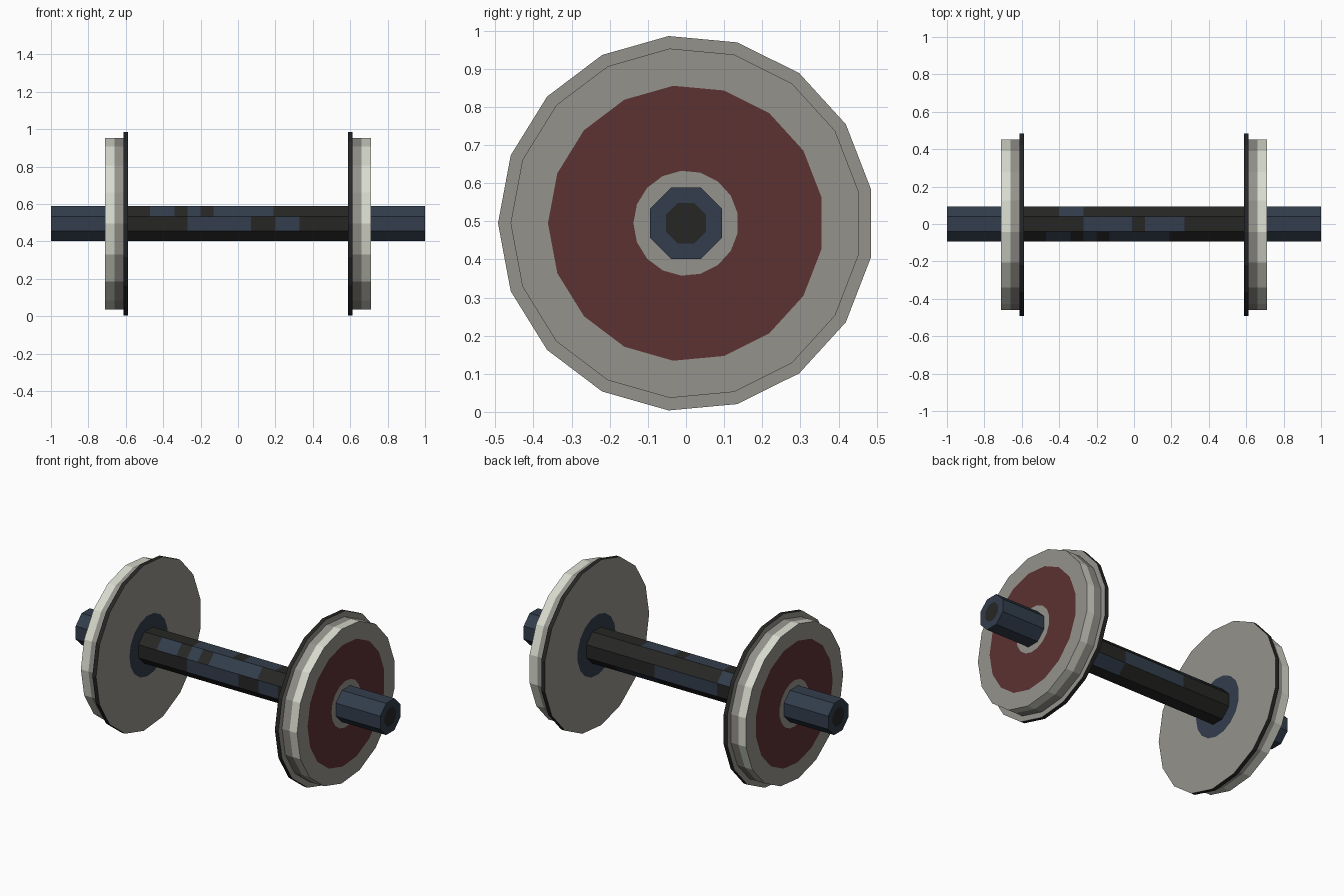
import bpy, bmesh, math

if "Cube" in bpy.data.objects:
    bpy.data.objects.remove(bpy.data.objects["Cube"])


def material(name, rgb):
    """Flat colour given as sRGB 0-255, stored linear."""
    m = bpy.data.materials.new(name)
    lin = [((c / 255 + 0.055) / 1.055) ** 2.4 for c in rgb]
    m.diffuse_color = (*lin, 1)
    m.use_nodes = True
    m.node_tree.nodes["Principled BSDF"].inputs["Base Color"].default_value = m.diffuse_color
    return m


GREY, PALE, RED, BLUE, BLACK = range(5)
MATS = [
    material("steel grey", (148, 146, 140)),
    material("polished pale steel", (216, 219, 206)),
    material("dark red paint", (92, 50, 50)),
    material("dark blue paint", (50, 61, 76)),
    material("grimy black", (38, 38, 37)),
]
CZ = 0.495  # height of the axle centre


def lathe(name, profile, sides, start, closed, mat_rule):
    """Spin (x, radius) points about the x axis; mat_rule(segment, side, x) picks a colour."""
    bm = bmesh.new()
    rings = []
    for x, r in profile:
        rings.append([bm.verts.new((x,
                                    r * math.cos(start + 2 * math.pi * k / sides),
                                    CZ + r * math.sin(start + 2 * math.pi * k / sides)))
                      for k in range(sides)])
    n = len(rings)
    for i in range(n if closed else n - 1):
        a, b = rings[i], rings[(i + 1) % n]
        xm = (profile[i][0] + profile[(i + 1) % n][0]) / 2
        for k in range(sides):
            j = (k + 1) % sides
            f = bm.faces.new((a[k], a[j], b[j], b[k]))
            f.material_index = mat_rule(i, k, xm)
    if not closed:
        for ring in (rings[0], rings[-1]):
            bm.faces.new(ring).material_index = BLACK
    bmesh.ops.recalc_face_normals(bm, faces=bm.faces)
    me = bpy.data.meshes.new(name)
    bm.to_mesh(me)
    bm.free()
    for m in MATS:
        me.materials.append(m)
    ob = bpy.data.objects.new(name, me)
    bpy.context.collection.objects.link(ob)
    return ob


# Wheels: 17-sided, flange on the inside, red painted ring outside
wheel = [  # x, radius, colour of the band that starts here
    (0.587, 0.05, BLUE), (0.587, 0.18, GREY), (0.587, 0.493, BLACK),
    (0.611, 0.493, GREY), (0.611, 0.46, GREY), (0.66, 0.46, PALE),
    (0.71, 0.46, GREY), (0.71, 0.362, RED), (0.71, 0.138, GREY),
    (0.71, 0.05, BLACK),
]
for side, label in ((-1, "left"), (1, "right")):
    lathe(label + "_wheel", [(side * x, r) for x, r, _ in wheel], 17, math.pi,
          True, lambda i, k, x: wheel[i][2])

# Axle: octagonal, blue outside the wheels, blackened between with blue patches
patches = {  # facet: blue stretches along x
    0: [(-0.40, -0.27)],                                  # upper back
    1: [(-0.27, -0.01), (0.06, 0.27)],                    # top
    2: [(-0.47, -0.34), (-0.27, -0.20), (-0.13, 0.19)],   # upper front
    3: [(-0.27, 0.07), (0.20, 0.33)],                     # front
    6: [(0.14, 0.40)],                                    # lower back
    7: [(-0.27, 0.14)],                                   # back
}
stations = sorted({x for p in patches.values() for s in p for x in s} | {-1, -0.65, 0.65, 1})
R = 0.094 / math.cos(math.pi / 8)
axle = [(-1, 0.057)] + [(x, R) for x in stations] + [(1, 0.057)]


def axle_colour(i, k, x):
    if abs(x) > 0.65 or any(a < x < b for a, b in patches.get(k, [])):
        return BLUE
    return BLACK


lathe("axle", axle, 8, math.pi / 8, False, axle_colour)
